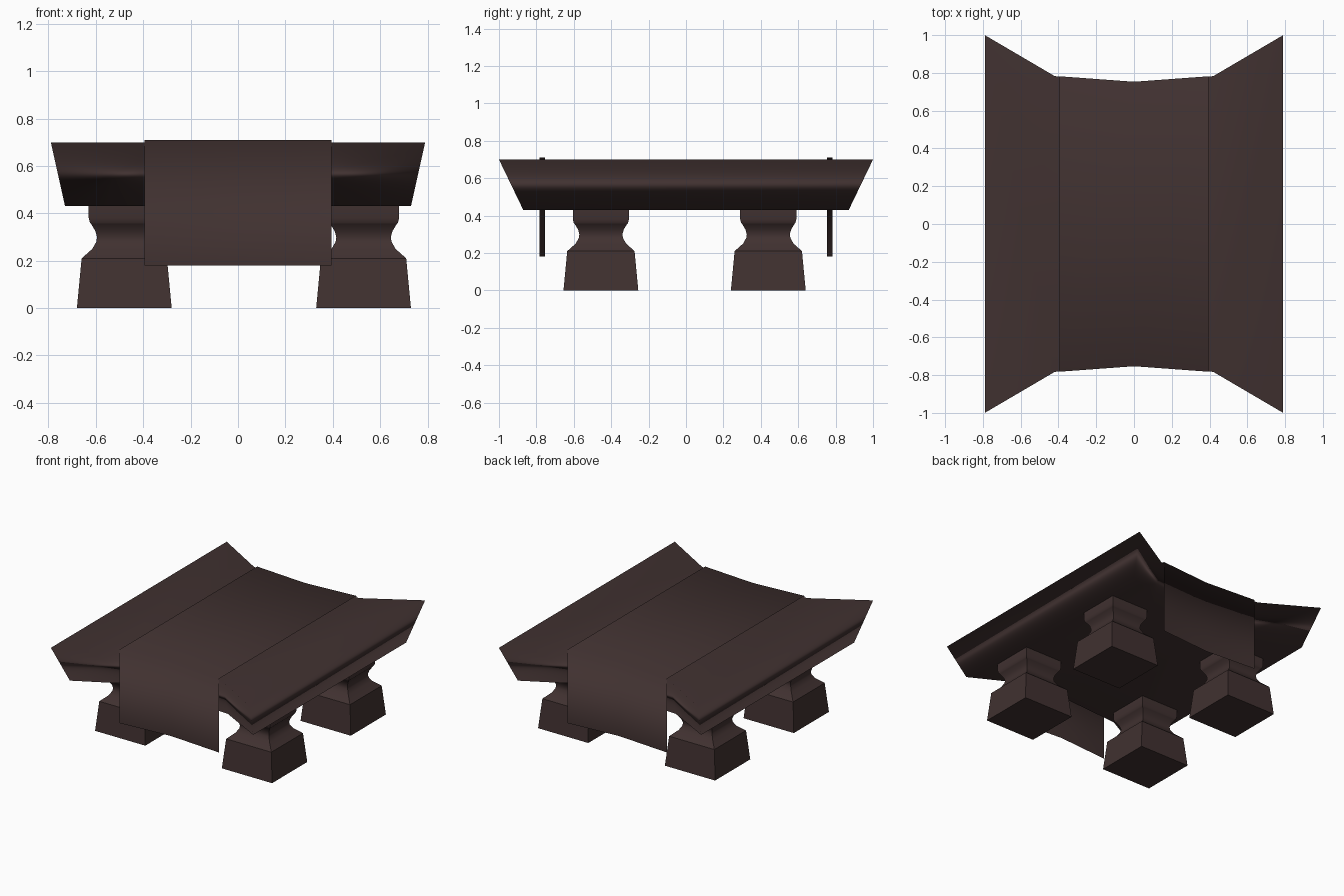
import bpy
import math

# Remove the default cube
cube = bpy.data.objects.get("Cube")
if cube:
    bpy.data.objects.remove(cube, do_unlink=True)

# Single dark stained colour
COLOUR = (0.052, 0.031, 0.030, 1.0)
dark_wood = bpy.data.materials.new("dark brown")
dark_wood.use_nodes = True
dark_wood.diffuse_color = COLOUR
bsdf = dark_wood.node_tree.nodes["Principled BSDF"]
bsdf.inputs["Base Color"].default_value = COLOUR
bsdf.inputs["Roughness"].default_value = 0.8


def make_object(name, verts, faces):
    mesh = bpy.data.meshes.new(name)
    mesh.from_pydata(verts, [], faces)
    mesh.update()
    mesh.materials.append(dark_wood)
    obj = bpy.data.objects.new(name, mesh)
    bpy.context.collection.objects.link(obj)
    return obj


def loft(name, rings):
    """Join equal counter-clockwise rings, bottom to top, and cap both ends."""
    n = len(rings[0])
    verts = [v for ring in rings for v in ring]
    faces = [(k * n + i, k * n + (i + 1) % n, (k + 1) * n + (i + 1) % n, (k + 1) * n + i)
             for k in range(len(rings) - 1) for i in range(n)]
    faces.append(tuple(reversed(range(n))))
    faces.append(tuple(range(len(verts) - n, len(verts))))
    return make_object(name, verts, faces)


def shade(obj, angle=None):
    """Smooth by angle, or fully smooth with normals led by the large faces."""
    bpy.ops.object.select_all(action="DESELECT")
    obj.select_set(True)
    bpy.context.view_layer.objects.active = obj
    if angle:
        bpy.ops.object.shade_smooth_by_angle(angle=math.radians(angle))
    else:
        bpy.ops.object.shade_smooth()
        obj.modifiers.new("area normals", "WEIGHTED_NORMAL").mode = "FACE_AREA"


# Table slab: flared corners, notched ends, sides tapering inward to the bottom
def slab_ring(z, corner, shoulder, middle):
    half = [(-corner[0], -corner[1]), (-shoulder[0], -shoulder[1]), (0, -middle),
            (shoulder[0], -shoulder[1]), corner_front(corner)]
    return [(x, y, z) for x, y in half] + [(-x, -y, z) for x, y in half]


def corner_front(corner):
    return (corner[0], -corner[1])


slab = loft("table_slab", [
    slab_ring(0.43, (0.73, 0.87), (0.41, 0.70), 0.67),
    slab_ring(0.70, (0.79, 1.0), (0.42, 0.783), 0.74),
])
shade(slab)

# Cloth runner: one sheet over the top, hanging down at both ends
columns = [(-0.395, 0.782), (0, 0.753), (0.395, 0.782)]
rows = [(-1, 0.18), (-1, 0.71), (1, 0.71), (1, 0.18)]
cloth_verts = [(x, side * y, z) for side, z in rows for x, y in columns]
cloth_faces = [(r * 3 + c, r * 3 + c + 1, r * 3 + c + 4, r * 3 + c + 3)
               for r in range(3) for c in range(2)]
cloth = make_object("cloth_runner", cloth_verts, cloth_faces)
shade(cloth)

# Four square baluster legs: half width and height up the profile
LEG = [(0.20, 0), (0.18, 0.21), (0.135, 0.25), (0.118, 0.28), (0.115, 0.30),
       (0.122, 0.325), (0.14, 0.355), (0.145, 0.36), (0.15, 0.38), (0.15, 0.435)]
for end, cy in (("front", -0.455), ("back", 0.44)):
    for side, cx in (("right", -0.48), ("left", 0.53)):
        rings = [[(cx + sx * w, cy + sy * w, z)
                  for sx, sy in ((-1, -1), (1, -1), (1, 1), (-1, 1))]
                 for w, z in LEG]
        shade(loft(f"{end}_{side}_leg", rings), 35)
